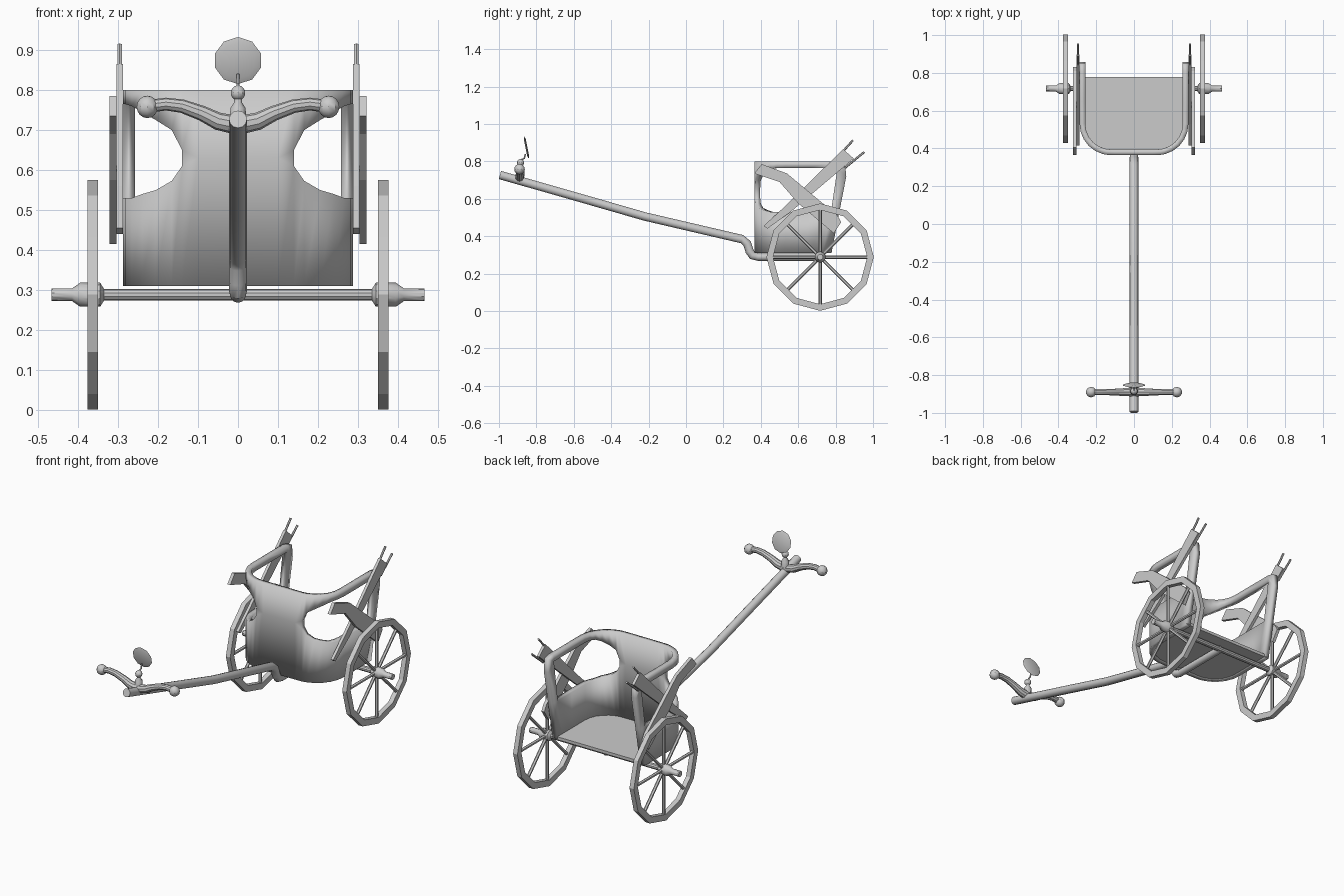
import bpy, bmesh, math
from mathutils import Vector

if "Cube" in bpy.data.objects:
    bpy.data.objects.remove(bpy.data.objects["Cube"])

grey = bpy.data.materials.new("plain grey")
grey.diffuse_color = (0.6, 0.6, 0.6, 1)
grey.use_nodes = True
grey.node_tree.nodes["Principled BSDF"].inputs["Base Color"].default_value = grey.diffuse_color


def finish(name, bm, smooth=True):
    bmesh.ops.recalc_face_normals(bm, faces=bm.faces)
    me = bpy.data.meshes.new(name)
    bm.to_mesh(me)
    bm.free()
    me.materials.append(grey)
    ob = bpy.data.objects.new(name, me)
    bpy.context.collection.objects.link(ob)
    if smooth:
        bpy.ops.object.select_all(action='DESELECT')
        ob.select_set(True)
        bpy.context.view_layer.objects.active = ob
        bpy.ops.object.shade_smooth_by_angle(angle=math.radians(35))
    return ob


def tube(name, pts, radii, sides=10):
    """Sweep a round section along a path; one radius per point."""
    bm = bmesh.new()
    pts = [Vector(p) for p in pts]
    rings = []
    for i, p in enumerate(pts):
        d = pts[min(i + 1, len(pts) - 1)] - pts[max(i - 1, 0)]
        d.normalize()
        ref = Vector((1, 0, 0)) if abs(d.x) < 0.8 else Vector((0, 1, 0))
        u = d.cross(ref).normalized()
        v = d.cross(u)
        rings.append([bm.verts.new(p + radii[i] * (
            u * math.cos(k * math.tau / sides) + v * math.sin(k * math.tau / sides)))
            for k in range(sides)])
    for a, b in zip(rings, rings[1:]):
        for k in range(sides):
            n = (k + 1) % sides
            bm.faces.new((a[k], a[n], b[n], b[k]))
    bm.faces.new(rings[0])
    bm.faces.new(rings[-1])
    return finish(name, bm)


def plate(name, poly, x0, x1):
    """Flat plate with a (y, z) outline, extruded along x."""
    bm = bmesh.new()
    f = bm.faces.new([bm.verts.new((x0, y, z)) for y, z in poly])
    ext = bmesh.ops.extrude_face_region(bm, geom=[f])
    bmesh.ops.translate(bm, vec=(x1 - x0, 0, 0),
                        verts=[g for g in ext["geom"] if isinstance(g, bmesh.types.BMVert)])
    return finish(name, bm, False)


def ball(name, loc, r, scale=(1, 1, 1), seg=10):
    bm = bmesh.new()
    bmesh.ops.create_uvsphere(bm, u_segments=seg, v_segments=8, radius=r)
    bmesh.ops.scale(bm, vec=scale, verts=bm.verts)
    bmesh.ops.translate(bm, vec=loc, verts=bm.verts)
    return finish(name, bm)


# Plan of the body: rounded front corner, then a straight side
HX, FRONT, RC = 0.288, 0.365, 0.165


def corner(a):
    return (HX - RC + RC * math.sin(a), FRONT + RC - RC * math.cos(a))


# Wall columns: plan point, opening bottom, opening top (equal = closed)
cols = [((0.0, FRONT), 0.63, 0.63), ((0.10, FRONT), 0.63, 0.63), ((0.14, FRONT + 0.001), 0.61, 0.65)]
for deg, lo, hi in ((15, .573, .70), (30, .55, .725), (45, .54, .745), (60, .53, .76), (75, .53, .765), (90, .53, .765)):
    cols.append((corner(math.radians(deg)), lo, hi))
cols.append(((HX, 0.65), 0.53, 0.765))
wall = [[(x, y, z) for z in (0.31, lo, hi, 0.80)] for (x, y), lo, hi in cols]
# Sloping rear post
wall.append([(HX, y, z) for y, z in ((.73, .31), (.775, .53), (.81, .765), (.81, .80))])
wall.append([(HX, y, z) for y, z in ((.778, .31), (.82, .53), (.857, .72), (.85, .79))])

bm = bmesh.new()
for s in (1, -1):
    vs = [[bm.verts.new((s * x, y, z)) for x, y, z in c] for c in wall]
    for i, (a, b) in enumerate(zip(vs, vs[1:])):
        solid = i < 2 or i == len(vs) - 2
        for k in (0, 1, 2):
            if k != 1 or solid:
                quad = (a[k], b[k], b[k + 1], a[k + 1])
                bm.faces.new(quad if s > 0 else quad[::-1])
bmesh.ops.remove_doubles(bm, verts=bm.verts, dist=0.0005)
bmesh.ops.dissolve_degenerate(bm, dist=0.0005, edges=bm.edges)
body = finish("body_wall", bm)
mod = body.modifiers.new("thickness", 'SOLIDIFY')
mod.thickness, mod.offset, mod.use_even_offset = 0.03, -1, True

# Floor fills the same plan
half = [(x, y) for (x, y), _, _ in cols[1:9]] + [(HX, 0.778)]
plan = half + [(-x, y) for x, y in reversed(half)]
bm = bmesh.new()
lower = [bm.verts.new((x * .995, y + .001, 0.311)) for x, y in plan]
upper = [bm.verts.new((x * .995, y + .001, 0.328)) for x, y in plan]
bm.faces.new(lower)
bm.faces.new(upper)
for i in range(len(plan)):
    j = (i + 1) % len(plan)
    bm.faces.new((lower[i], lower[j], upper[j], upper[i]))
finish("floor", bm, False)

# Draught pole with a crank at the body
pole = [(.72, .288), (.385, .288), (.355, .297), (.34, .32), (.327, .36), (.30, .384), (-.22, .505), (-.55, .60), (-.995, .727)]
tube("pole", [(0, y, z) for y, z in pole], [.02] * 2 + [.0225] * 7, 12)

# Axle with turned hubs at both ends
AY, AZ = 0.717, 0.288
prof = [(.467, .016), (.415, .016), (.395, .03), (.345, .03), (.335, .0145)]
prof += [(-x, r) for x, r in reversed(prof)]
tube("axle", [(x, AY, AZ) for x, r in prof], [r for x, r in prof], 10)

for s, side in ((1, "right"), (-1, "left")):
    # Wheel rim with twelve straight segments
    bm = bmesh.new()
    rings = []
    for k in range(12):
        a = k * math.tau / 12
        rings.append([bm.verts.new((s * x, AY + r * math.cos(a), AZ + r * math.sin(a)))
                      for x, r in ((.35, .287), (.377, .287), (.377, .252), (.35, .252))])
    for k in range(12):
        a, b = rings[k], rings[(k + 1) % 12]
        for j in range(4):
            n = (j + 1) % 4
            bm.faces.new((a[j], a[n], b[n], b[j]))
    finish(side + "_wheel_rim", bm, False)
    # Spokes
    for k in range(8):
        a = k * math.tau / 8
        c, d = math.cos(a), math.sin(a)
        tube(side + "_spoke", [(s * .3635, AY + r * c, AZ + r * d) for r in (.02, .26)], [.009, .009], 6)
    # Spear case and two spear shafts
    plate(side + "_spear_case", [(.415, .455), (.435, .44), (.56, .53), (.897, .815), (.84, .865), (.53, .56)],
          s * .288, s * .304)
    for (y0, z0), (y1, z1) in (((.80, .81), (.893, .913)), ((.85, .765), (.953, .85))):
        tube(side + "_spear", [(s * .296, y0, z0), (s * .296, y1, z1)], [.006, .006], 6)
    # Bow case with flared head
    plate(side + "_bow_case", [(.365, .735), (.405, .785), (.54, .735), (.81, .51), (.83, .475), (.79, .415),
                               (.60, .575), (.50, .69)], s * .304, s * .322)
    # Yoke arm and knob
    arm = [(0, .712), (.05, .722), (.09, .742), (.14, .76), (.18, .765), (.22, .76)]
    tube(side + "_yoke_arm", [(s * x, -.89, z) for x, z in arm], [.024, .022, .019, .017, .016, .016])
    ball(side + "_yoke_knob", (s * .227, -.89, .758), .028)

# Post, knob, wire and disc above the yoke
tube("ornament_post", [(0, -.885, z) for z in (.72, .755, .77, .78)], [.022, .02, .010, .010])
ball("ornament_knob", (0, -.885, .793), .019)
tube("ornament_wire", [(0, -.885, .808), (0, -.865, .815), (0, -.858, .84)], [.004] * 3, 6)
tube("ornament_disc", [(0, -.858, .873), (0, -.853, .874), (0, -.848, .875)], [.045, .06, .045], 10)
